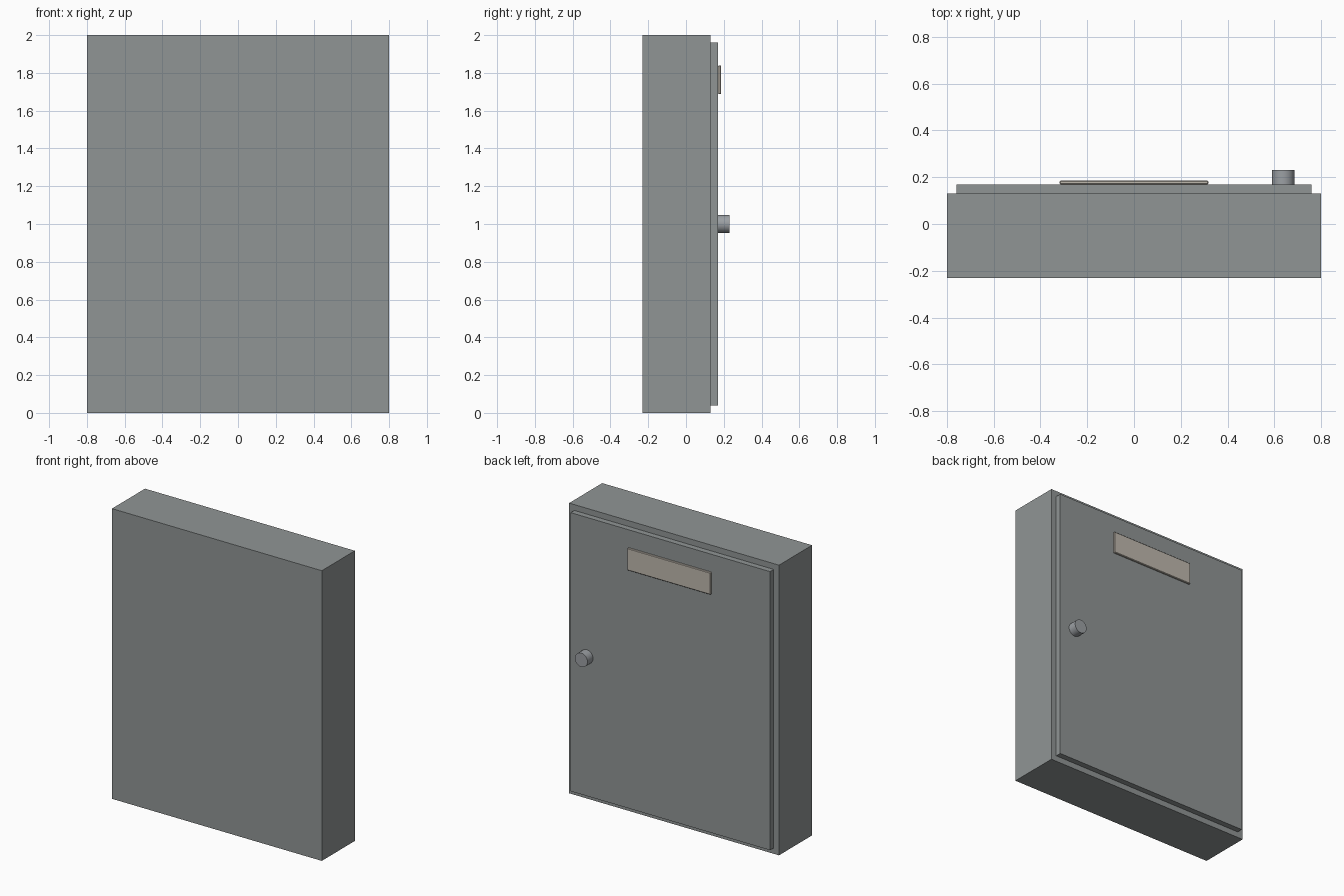
import bpy
import math

if "Cube" in bpy.data.objects:
    bpy.data.objects.remove(bpy.data.objects["Cube"])


def material(name, color):
    mat = bpy.data.materials.new(name)
    mat.diffuse_color = (*color, 1)
    mat.use_nodes = True
    mat.node_tree.nodes["Principled BSDF"].inputs["Base Color"].default_value = mat.diffuse_color
    return mat


def box(name, xs, ys, zs, mat, bevel=0):
    """Box spanning the given (min, max) ranges."""
    spans = (xs, ys, zs)
    bpy.ops.mesh.primitive_cube_add(size=1, location=[(a + b) / 2 for a, b in spans])
    ob = bpy.context.object
    ob.name = name
    ob.scale = [b - a for a, b in spans]
    bpy.ops.object.transform_apply(location=False, rotation=False, scale=True)
    ob.data.materials.append(mat)
    if bevel:
        mod = ob.modifiers.new("edge_bevel", "BEVEL")
        mod.width = bevel
        mod.segments = 1
    return ob


paint = material("grey_paint", (0.28, 0.30, 0.30))
label = material("label_beige", (0.52, 0.48, 0.42))
metal = material("knob_metal", (0.33, 0.35, 0.37))

# Cabinet body and the raised door on its +y side
box("cabinet_body", (-0.8, 0.8), (-0.23, 0.13), (0, 2), paint)
box("door", (-0.76, 0.76), (0.13, 0.17), (0.04, 1.96), paint)

# Blank label plate near the top of the door
box("label_plate", (-0.318, 0.318), (0.17, 0.186), (1.687, 1.84), label, 0.004)

# Round door knob
bpy.ops.mesh.primitive_cylinder_add(vertices=24, radius=0.048, depth=0.06,
                                    location=(0.638, 0.2, 1.0),
                                    rotation=(math.pi / 2, 0, 0))
knob = bpy.context.object
knob.name = "door_knob"
knob.data.materials.append(metal)
bpy.ops.object.shade_smooth_by_angle(angle=math.radians(40))
